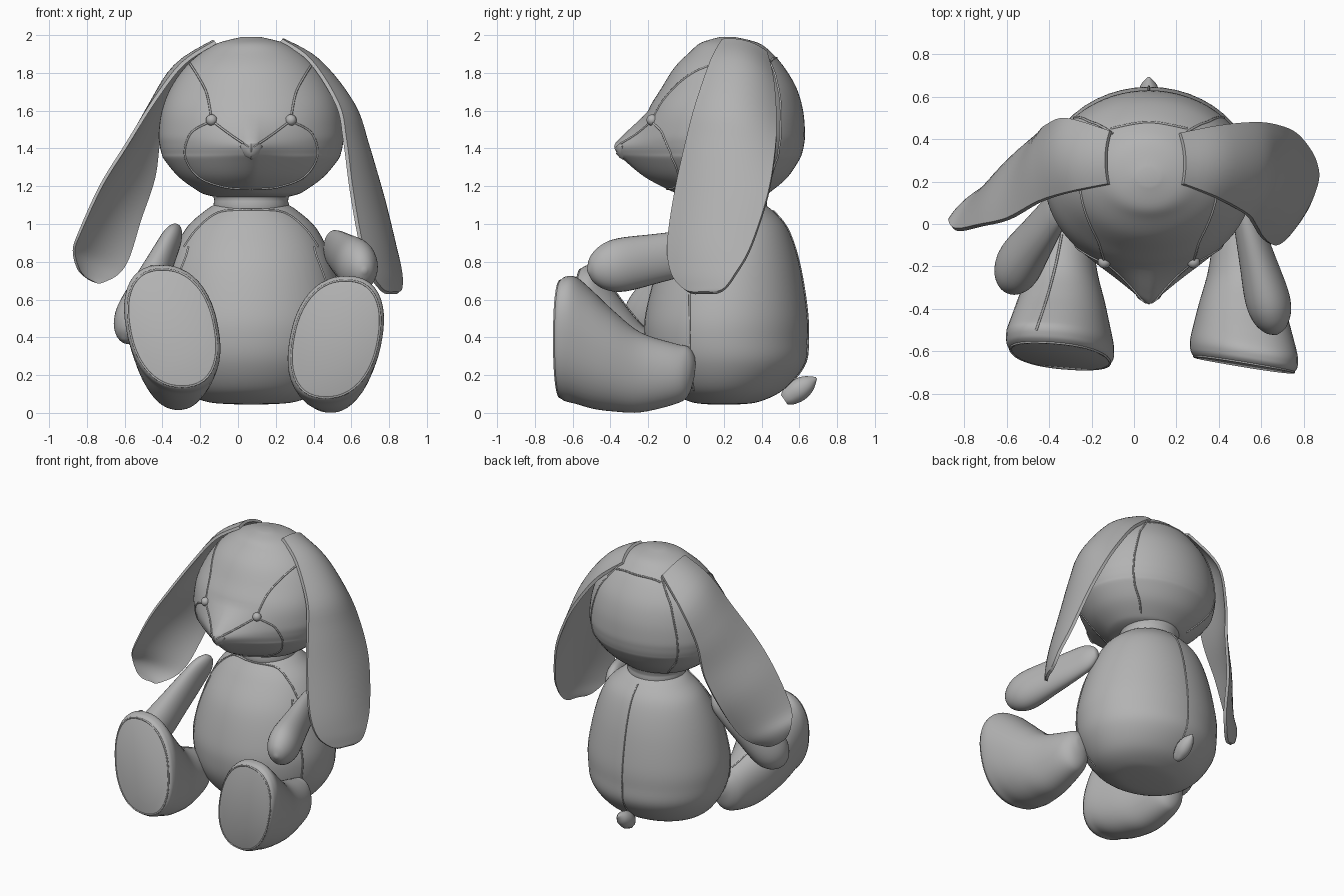
import bpy, bmesh, math
from mathutils import Vector
from mathutils.bvhtree import BVHTree

if "Cube" in bpy.data.objects:
    bpy.data.objects.remove(bpy.data.objects["Cube"])

CX = 0.07          # middle of body and head
fabric = bpy.data.materials.new("grey_fabric")
fabric.diffuse_color = (0.45, 0.45, 0.45, 1)
fabric.use_nodes = True
fabric.node_tree.nodes["Principled BSDF"].inputs["Base Color"].default_value = fabric.diffuse_color


def spline(rows, n):
    """Smooth rows of numbers with n steps between neighbours."""
    rows = [tuple(r) for r in rows]
    ext = [rows[0]] + rows + [rows[-1]]
    out = []
    for i in range(1, len(ext) - 2):
        for k in range(n):
            t = k / n
            out.append(tuple(
                0.5 * (2 * b + (c - a) * t + (2 * a - 5 * b + 4 * c - d) * t * t
                       + (3 * b - a - 3 * c + d) * t ** 3)
                for a, b, c, d in zip(*ext[i - 1:i + 3])))
    return out + [rows[-1]]


def skin(name, rings, angle=40):
    """Closed surface through rings of equal point count."""
    bm = bmesh.new()
    vs = [[bm.verts.new(p) for p in r] for r in rings]
    n = len(vs[0])
    for a, b in zip(vs, vs[1:]):
        for i in range(n):
            j = (i + 1) % n
            bm.faces.new((a[i], a[j], b[j], b[i]))
    bm.faces.new(vs[0])
    bm.faces.new(vs[-1])
    bmesh.ops.recalc_face_normals(bm, faces=bm.faces)
    me = bpy.data.meshes.new(name)
    bm.to_mesh(me)
    bm.free()
    me.materials.append(fabric)
    me.shade_smooth()
    me.set_sharp_from_angle(angle=math.radians(angle))
    ob = bpy.data.objects.new(name, me)
    bpy.context.collection.objects.link(ob)
    return ob


def circle(n=48, power=2):
    """Unit circle, squarer for a higher power."""
    out = []
    for i in range(n):
        c, s = math.cos(2 * math.pi * i / n), math.sin(2 * math.pi * i / n)
        k = (abs(c) ** power + abs(s) ** power) ** (-1 / power)
        out.append((c * k, s * k))
    return out


def tube(name, pts, ref, r=0.006):
    rings = []
    for i, p in enumerate(pts):
        t = pts[min(i + 1, len(pts) - 1)] - pts[max(i - 1, 0)]
        u = t.cross(ref).normalized()
        v = t.cross(u).normalized()
        rings.append([p + r * (u * c + v * s) for c, s in circle(6)])
    skin(name, rings, 80)


def on_surface(ob, p, d):
    tree = BVHTree.FromPolygons([v.co for v in ob.data.vertices],
                                [f.vertices for f in ob.data.polygons])
    return [h for h in (tree.ray_cast(q - d * 3, d)[0] for q in p) if h]


def seam(name, ob, pts, axis, sign):
    """Stitch line dropped on a part along an axis."""
    d = Vector((0, 0, 0))
    d[axis] = sign
    path = [Vector(p[:axis] + (0.2 if axis == 1 else 0.6 if axis == 2 else CX,) + p[axis:])
            for p in spline(pts, 8)]
    hits = on_surface(ob, path, d)
    if len(hits) > 2:
        tube(name, hits, d)


# Body: z, front y, back y, half width
body_rows = [(.045, .12, .28, .08), (.06, .02, .39, .24), (.125, -.10, .52, .37),
             (.26, -.19, .63, .465), (.4, -.22, .645, .495), (.55, -.21, .64, .49),
             (.79, -.14, .60, .432), (.97, -.03, .54, .35), (1.07, .05, .46, .245),
             (1.11, .09, .40, .18)]
body = skin("body", [[Vector((CX + w * c, (f + b) / 2 + (b - f) / 2 * s, z)) for c, s in circle()]
                     for z, f, b, w in spline(body_rows, 6)])

# Neck collar
skin("neck", [[Vector((CX + r * c, .24 + r * .95 * s, z)) for c, s in circle()]
              for z, r in ((1.07, .19), (1.105, .2), (1.12, .195), (1.135, .197), (1.17, .21))])

# Head: z, front y, snout length, back y, half width
head_rows = [(1.14, .08, 0, .36, .17), (1.155, 0, .02, .42, .24), (1.18, -.04, .05, .46, .29),
             (1.25, -.13, .09, .54, .385), (1.34, -.19, .14, .60, .46),
             (1.375, -.2, .165, .615, .475), (1.42, -.21, .168, .625, .485),
             (1.48, -.215, .108, .63, .49), (1.6, -.2, 0, .62, .473), (1.72, -.13, 0, .585, .427),
             (1.83, -.06, 0, .52, .35), (1.91, .02, 0, .45, .26), (1.96, .08, 0, .38, .17),
             (1.99, .18, 0, .26, .05)]
rings = []
for z, f, snout, b, w in spline(head_rows, 5):
    ring = []
    for c, s in circle(72):
        y = (f + b) / 2 + (b - f) / 2 * s
        if s < 0:
            y -= max(snout, 0) * math.exp(-(abs(w * c) / .17) ** 1.2) * min(1, -s * 3)
        ring.append(Vector((CX + w * c, y, z)))
    rings.append(ring)
head = skin("head", rings, 60)

# Nose: rounded triangle patch lying on the snout tip
nose = [(-.06, 1.412), (-.045, 1.426), (.045, 1.426), (.06, 1.412), (.035, 1.36),
        (.0, 1.342), (-.035, 1.36)]
forward = Vector((0, 1, 0))
skin("nose", [[p - forward * lift for p in on_surface(
    head, [Vector((CX + x * k, 0, 1.395 + (z - 1.395) * k)) for x, z in nose], forward)]
    for k, lift in ((1, -.02), (1, .004), (.85, .009), (.4, .007))])

# Eyes
for side in (-1, 1):
    p = on_surface(head, [Vector((CX + side * .21, 0, 1.55))], forward)[0]
    bpy.ops.mesh.primitive_uv_sphere_add(segments=20, ring_count=12, radius=.03, location=p)
    eye = bpy.context.object
    eye.name = "eye"
    eye.data.materials.append(fabric)
    eye.data.shade_smooth()


# Ears: front edge xyz, back edge xyz, outward bulge
def ear(name, side, rows):
    rows = spline(rows, 5)
    mids = [Vector([(r[i] + r[i + 3]) / 2 for i in range(3)]) for r in rows]
    rings = []
    for i, r in enumerate(rows):
        f, b = Vector(r[:3]), Vector(r[3:6])
        t = mids[min(i + 1, len(mids) - 1)] - mids[max(i - 1, 0)]
        n = t.cross(b - f).normalized() * side
        top = [f.lerp(b, k / 12) + n * r[6] * 4 * k / 12 * (1 - k / 12) for k in range(13)]
        rings.append(top + [p - n * .02 for p in reversed(top)])
    skin(name, rings)


ear("left_ear", -1, [
    (-.125, .19, 1.97, -.115, .44, 1.915, .03), (-.30, .155, 1.855, -.32, .50, 1.73, .05),
    (-.45, .11, 1.66, -.42, .465, 1.49, .05), (-.60, .03, 1.42, -.455, .43, 1.25, .05),
    (-.73, 0, 1.21, -.53, .36, 1.02, .05), (-.84, -.02, .97, -.59, .26, .82, .04),
    (-.875, .02, .86, -.65, .19, .73, .03), (-.85, .04, .76, -.72, .12, .69, .015),
    (-.80, .07, .71, -.76, .1, .69, .004)])
ear("right_ear", 1, [
    (.235, .19, 1.98, .22, .43, 1.915, .03), (.39, .13, 1.87, .40, .465, 1.77, .06),
    (.535, .05, 1.64, .56, .48, 1.56, .08), (.575, 0, 1.45, .665, .47, 1.38, .07),
    (.61, -.06, 1.18, .765, .43, 1.15, .06), (.66, -.1, .90, .84, .34, .88, .05),
    (.71, -.08, .74, .87, .26, .74, .03), (.77, -.01, .655, .87, .2, .66, .012),
    (.81, .05, .64, .85, .14, .64, .004)])


# Arms and tail: flattened pods from start to tip (position, tall radius, thin radius)
def pod(name, start, tip, rows, n=32):
    a, d = Vector(start), Vector(tip) - Vector(start)
    v = Vector((1, 0, 0))
    v = (v - d * (v.dot(d) / d.dot(d))).normalized()
    u = d.cross(v).normalized()
    return skin(name, [[a + d * t + u * max(ru, .002) * c + v * max(rv, .002) * s
                        for c, s in circle(n)] for t, ru, rv in spline(rows, 5)], 60)


arm_rows = [(0, .01, .01), (.02, .05, .03), (.1, .095, .052), (.25, .115, .065), (.5, .13, .085),
            (.75, .142, .105), (.88, .12, .093), (.965, .07, .055), (1, .01, .01)]
pod("left_arm", (-.32, .13, .985), (-.605, -.28, .385), arm_rows)
pod("right_arm", (.485, .2, .885), (.672, -.52, .75), arm_rows)
pod("tail", (CX, .52, .07), (CX, .69, .185),
    [(0, .03, .02), (.15, .05, .035), (.45, .06, .05), (.75, .045, .04), (1, .006, .006)], 10)


# Legs: y, middle z, half height, half width
leg_rows = [(.05, .25, .01, .01), (.043, .245, .06, .045), (.01, .22, .13, .09),
            (-.06, .207, .16, .125), (-.25, .215, .212, .16), (-.4, .275, .267, .20),
            (-.51, .332, .31, .225), (-.6, .382, .335, .243), (-.65, .391, .332, .243),
            (-.675, .391, .318, .232), (-.685, .391, .30, .217)]


def leg(name, hip_x, foot_x, splay, lean, roll, lift, shift):
    rings = []
    for y, zc, hz, hx in spline(leg_rows, 5):
        k = min(1, max(0, (.05 - y) / .65))
        x0 = hip_x + (foot_x - hip_x) * k
        rings.append([Vector((x0 + hx * c + roll * hz * s * k,
                              y + k * (splay * hx * c + lean * hz * s + shift),
                              zc + hz * s + lift * k * k)) for c, s in circle(48, 2 + .3 * k)])
    ob = skin(name, rings, 50)
    edge = rings[-4]
    tube(name + "_sole_seam", edge + edge[:1], Vector((0, 1, 0)), .006)
    return ob


left_leg = leg("left_leg", -.32, -.348, -.06, .2, -.17, .058, .06)
right_leg = leg("right_leg", .5, .518, -.17, 0, .17, 0, .02)
seam("left_leg_seam", left_leg, [(-.34, -.05), (-.37, -.2), (-.41, -.35), (-.46, -.5)], 2, -1)

# Stitching on both sides of head and body
for m in (-1, 1):
    seam("brow_seam", head, [(CX + m * x, z) for x, z in
         ((.21, 1.56), (.235, 1.69), (.28, 1.78), (.325, 1.85))], 1, 1)
    seam("snout_seam", head, [(CX + m * x, z) for x, z in
         ((.2, 1.54), (.12, 1.48), (.04, 1.425))], 1, 1)
    seam("cheek_seam", head, [(CX + m * x, z) for x, z in
         ((.22, 1.54), (.32, 1.48), (.35, 1.36), (.28, 1.25), (.14, 1.195), (0, 1.185))], 1, 1)
    seam("head_back_seam", head, [(CX + m * x, z) for x, z in
         ((.2, 1.18), (.33, 1.34), (.35, 1.5), (.3, 1.7), (.24, 1.8), (.17, 1.89))], 1, -1)
    seam("yoke_seam", body, [(CX + m * x, z) for x, z in
         ((0, 1.075), (.14, 1.07), (.22, 1.035), (.3, .96), (.355, .88))], 1, 1)
    seam("side_seam", body, [(.06, .88), (.03, .8), (.02, .6), (.02, .3), (.04, .12)], 0, -m)
seam("back_seam", body, [(CX, 1.07), (CX, .9), (CX, .6), (CX, .3), (CX, .15)], 1, -1)
seam("crown_seam", head, [(CX - .18, .45), (CX, .48), (CX + .18, .45)], 2, -1)
